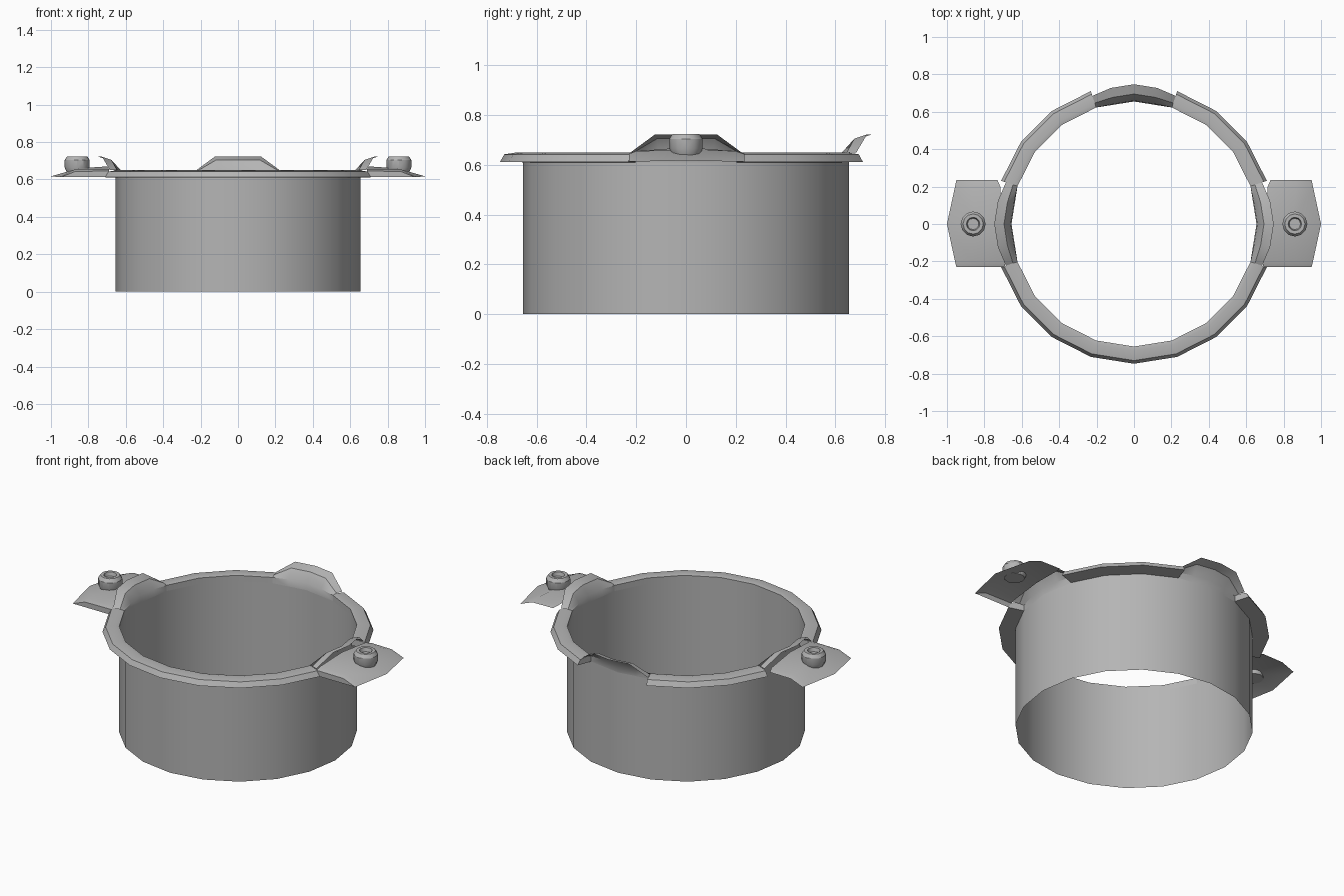
import bpy
import bmesh
from math import sin, cos, pi, radians

if "Cube" in bpy.data.objects:
    bpy.data.objects.remove(bpy.data.objects["Cube"], do_unlink=True)

SIDES = 20
STEP = 360 / SIDES
RADIUS = 0.655

steel = bpy.data.materials.new("grey_steel")
steel.use_nodes = True
steel.diffuse_color = (0.46, 0.46, 0.46, 1)
steel.node_tree.nodes["Principled BSDF"].inputs["Base Color"].default_value = (0.46, 0.46, 0.46, 1)


def ring_point(r, angle, z):
    """Point on a faceted ring whose corners lie at multiples of STEP."""
    half = radians(STEP / 2)
    r *= cos(half) / cos(radians(angle % STEP) - half)
    return (r * cos(radians(angle)), r * sin(radians(angle)), z)


def grid_object(name, rows, closed_rows=False, closed_cols=False, caps=False):
    """Skin a list of equally long point rows."""
    bm = bmesh.new()
    verts = [[bm.verts.new(p) for p in row] for row in rows]
    n, m = len(rows), len(rows[0])
    for i in range(n if closed_rows else n - 1):
        for j in range(m if closed_cols else m - 1):
            a, b = verts[i], verts[(i + 1) % n]
            k = (j + 1) % m
            bm.faces.new((a[j], a[k], b[k], b[j]))
    if caps:
        bm.faces.new(verts[0])
        bm.faces.new(verts[-1])
    bmesh.ops.remove_doubles(bm, verts=bm.verts, dist=0.0005)
    bmesh.ops.recalc_face_normals(bm, faces=bm.faces)
    mesh = bpy.data.meshes.new(name)
    bm.to_mesh(mesh)
    bm.free()
    mesh.materials.append(steel)
    obj = bpy.data.objects.new(name, mesh)
    bpy.context.collection.objects.link(obj)
    bpy.ops.object.select_all(action="DESELECT")
    obj.select_set(True)
    bpy.context.view_layer.objects.active = obj
    bpy.ops.object.shade_smooth_by_angle(angle=radians(30))
    return obj


# Open tube body
grid_object("tube_body",
            [[ring_point(RADIUS, i * STEP, z) for z in (0, 0.61)] for i in range(SIDES)],
            closed_rows=True)

# Rim sections between the raised lips
rim_profile = [(0.655, 0.61), (0.655, 0.645), (0.677, 0.65), (0.73, 0.642), (0.747, 0.612)]
for name, first, count in (("rim_back_left", 1, 3), ("rim_back_right", 6, 3), ("rim_front", 11, 8)):
    grid_object(name,
                [[ring_point(r, (first + i) * STEP, z) for r, z in rim_profile]
                 for i in range(count + 1)],
                closed_cols=True, caps=True)

# Raised flared lips at the left, back and right
low = [(0.655, 0.61), (0.655, 0.645), (0.68, 0.65), (0.72, 0.65)]
high = [(0.655, 0.61), (0.66, 0.65), (0.695, 0.705), (0.747, 0.722)]
for name, centre in (("lip_left", 0), ("lip_back", 90), ("lip_right", 180)):
    base = round(centre / STEP) * STEP if centre != 90 else 90
    grid_object(name,
                [[ring_point(r, base + a, z) for r, z in (low if abs(a) == STEP else high)]
                 for a in (-STEP, -9.7, 0, 9.7, STEP)])

# Side lugs: a sloping plate, its front gusset and a hollow bolt
bolt_profile = [(0, 0.64), (0.056, 0.64), (0.067, 0.665), (0.067, 0.704), (0.054, 0.724),
                (0.036, 0.724), (0.03, 0.702), (0, 0.702)]
# y, inner x, inner z, ridge x, ridge z, outer x, outer z
plate_rows = [(-0.23, 0.69, 0.645, 0.87, 0.643, 0.95, 0.612),
              (-0.2, 0.69, 0.655, 0.867, 0.655, 0.957, 0.613),
              (0, 0.7, 0.67, 0.845, 0.66, 1.0, 0.617),
              (0.2, 0.715, 0.655, 0.867, 0.655, 0.957, 0.613),
              (0.235, 0.73, 0.645, 0.87, 0.643, 0.95, 0.612)]
for side, s in (("left", 1), ("right", -1)):
    grid_object("lug_plate_" + side,
                [[(s * xi, y, zi), (s * xr, y, zr), (s * xo, y, zo)]
                 for y, xi, zi, xr, zr, xo, zo in plate_rows])
    grid_object("lug_gusset_" + side,
                [[(s * 0.69, -0.23, 0.645), (s * 0.87, -0.23, 0.643), (s * 0.95, -0.23, 0.612)],
                 [(s * 0.69, -0.23, 0.612), (s * 0.87, -0.23, 0.612), (s * 0.951, -0.23, 0.612)]])
    grid_object("lug_bolt_" + side,
                [[(s * 0.86 + r * cos(i * pi / 6), r * sin(i * pi / 6), z) for r, z in bolt_profile]
                 for i in range(12)], closed_rows=True)
